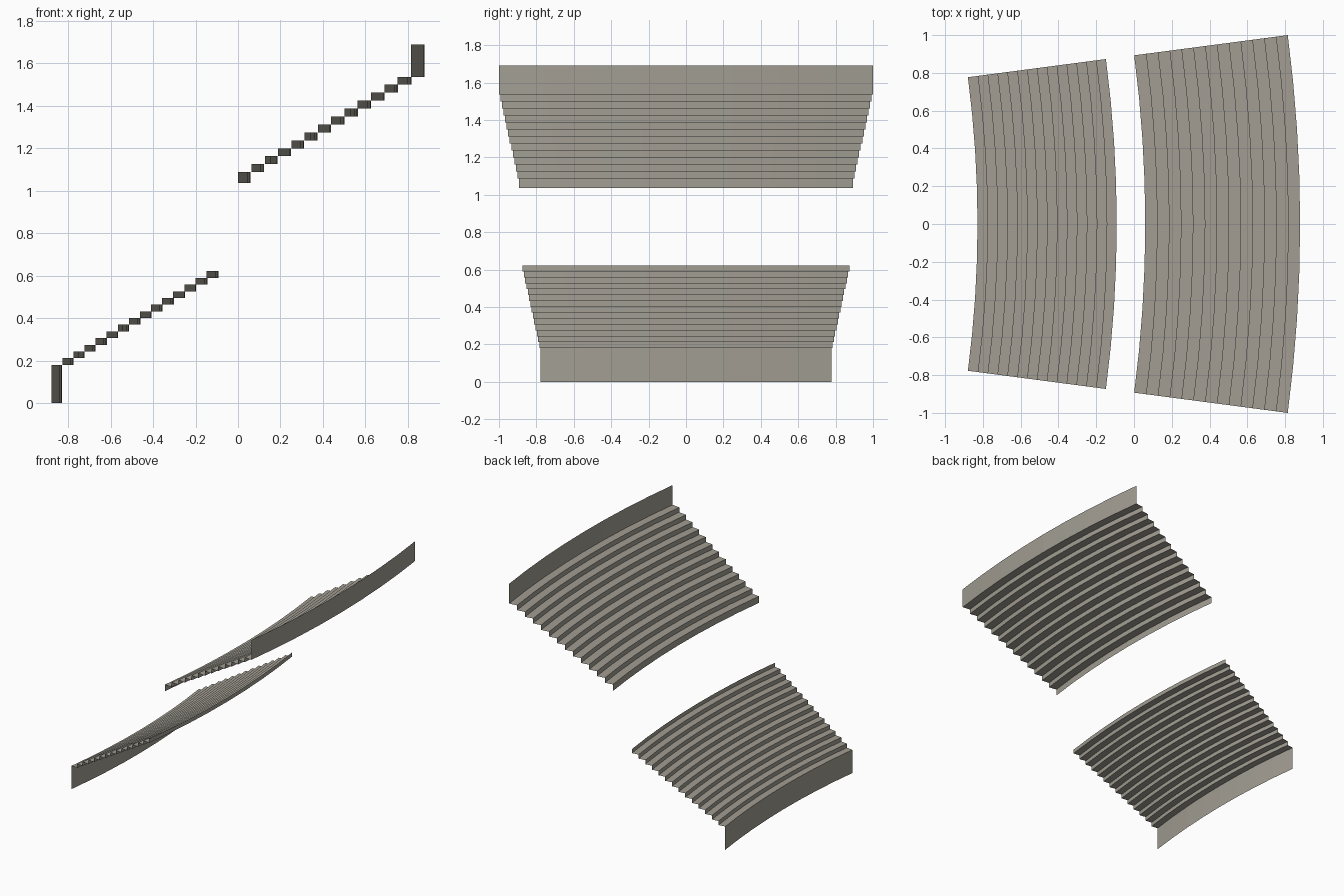
import bpy, math

if "Cube" in bpy.data.objects:
    bpy.data.objects.remove(bpy.data.objects["Cube"])

HALF = math.radians(7.5)   # half of the arc swept by the stand
CX = -6.7815               # centre of the arcs on the x axis
SEG = 8                    # facets along each arc

concrete = bpy.data.materials.new("warm grey concrete")
concrete.diffuse_color = (0.36, 0.34, 0.29, 1)
concrete.use_nodes = True
concrete.node_tree.nodes["Principled BSDF"].inputs["Base Color"].default_value = concrete.diffuse_color


def stand(name, profile):
    """Sweep an open (radius, height) stair profile along the arc."""
    verts, faces = [], []
    for r, z in profile:
        for i in range(SEG + 1):
            a = -HALF + 2 * HALF * i / SEG
            verts.append((CX + r * math.cos(a), r * math.sin(a), z))
    n = SEG + 1
    for j in range(len(profile) - 1):
        for i in range(SEG):
            k = j * n + i
            faces.append((k, k + n, k + n + 1, k + 1))
    mesh = bpy.data.meshes.new(name)
    mesh.from_pydata(verts, [], faces)
    mesh.materials.append(concrete)
    obj = bpy.data.objects.new(name, mesh)
    bpy.context.collection.objects.link(obj)


def stairs(r0, r1, heights):
    """Risers evenly spaced from r0 to r1, joined by flat treads."""
    count = len(heights) - 1
    profile = []
    for i in range(count):
        r = r0 + (r1 - r0) * i / (count - 1)
        profile += [(r, heights[i]), (r, heights[i + 1])]
    return profile


# Lower tier: tall front wall, then 14 equal rows
lower = [0.0] + [0.18 + 0.441 * i / 14 for i in range(15)]
stand("lower_tier", stairs(5.953, 6.69, lower))

# Upper tier: front lip, 12 equal rows, tall back wall
upper = [1.037] + [1.088 + 0.449 * i / 12 for i in range(13)] + [1.69]
stand("upper_tier", stairs(6.841, 7.661, upper))
